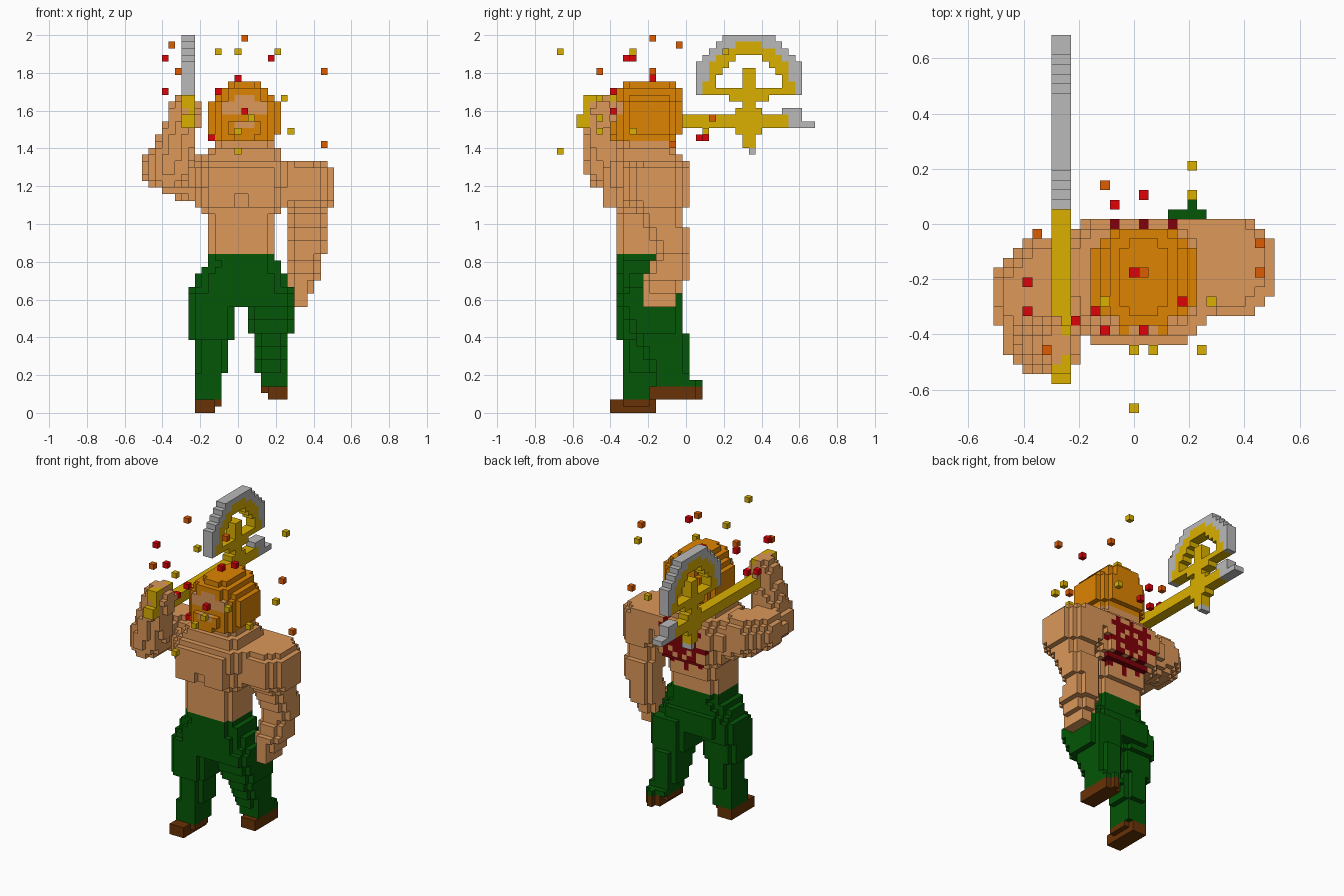
import bpy
import bmesh
from mathutils import Vector

cube = bpy.data.objects.get("Cube")
if cube:
    bpy.data.objects.remove(cube, do_unlink=True)

UNIT = 2 / 57  # edge of one block


def make_material(name, rgb):
    linear = [(c / 255 / 12.92) if c < 11 else ((c / 255 + 0.055) / 1.055) ** 2.4 for c in rgb]
    mat = bpy.data.materials.new(name)
    mat.use_nodes = True
    mat.diffuse_color = (*linear, 1)
    mat.node_tree.nodes["Principled BSDF"].inputs["Base Color"].default_value = (*linear, 1)
    return mat


materials = {name: make_material(name, rgb) for name, rgb in {
    "skin": (220, 152, 90),
    "green_cloth": (4, 86, 6),
    "brown_leather": (104, 50, 6),
    "orange_hair": (222, 132, 2),
    "gold": (218, 176, 0),
    "steel": (186, 186, 186),
    "bright_red": (222, 2, 8),
    "dark_red": (128, 2, 10),
    "ember_orange": (222, 92, 4),
}.items()}


def box(cells, color, xs, ys, zs):
    """Fill an inclusive range of blocks."""
    for x in range(xs[0], xs[1] + 1):
        for y in range(ys[0], ys[1] + 1):
            for z in range(zs[0], zs[1] + 1):
                cells[x, y, z] = color


def loft(cells, color, stations, power=3):
    """Stack rounded slices between stations (z, x0, x1, y0, y1)."""
    for a, b in zip(stations, stations[1:]):
        for z in range(a[0], b[0] + 1):
            t = (z - a[0]) / (b[0] - a[0])
            x0, x1, y0, y1 = (round(p + (q - p) * t) for p, q in zip(a[1:], b[1:]))
            cx, cy = (x0 + x1) / 2, (y0 + y1) / 2
            rx, ry = (x1 - x0 + 1) / 2, (y1 - y0 + 1) / 2
            for x in range(x0, x1 + 1):
                for y in range(y0, y1 + 1):
                    if abs((x - cx) / rx) ** power + abs((y - cy) / ry) ** power <= 1.02:
                        cells[x, y, z] = color


def tube(cells, color, path):
    """Fill round limbs along a path of (point, radius)."""
    for (a, ra), (b, rb) in zip(path, path[1:]):
        a, b = Vector(a), Vector(b)
        steps = int((b - a).length * 2) + 1
        for s in range(steps + 1):
            c, r = a.lerp(b, s / steps), ra + (rb - ra) * s / steps
            lo = [int(v - r) - 1 for v in c]
            hi = [int(v + r) + 2 for v in c]
            for x in range(lo[0], hi[0]):
                for y in range(lo[1], hi[1]):
                    for z in range(lo[2], hi[2]):
                        if (Vector((x, y, z)) - c).length <= r:
                            cells[x, y, z] = color


def build(name, cells):
    """Turn blocks into a mesh holding only the exposed faces."""
    bm, verts = bmesh.new(), {}
    used = list(dict.fromkeys(cells.values()))

    def corner(p):
        if p not in verts:
            x, y, z = p
            verts[p] = bm.verts.new(((x - 0.5) * UNIT, (y - 0.5) * UNIT, z * UNIT))
        return verts[p]

    for cell, color in cells.items():
        for axis in range(3):
            u, v = (axis + 1) % 3, (axis + 2) % 3
            for side in (0, 1):
                near = list(cell)
                near[axis] += 2 * side - 1
                if tuple(near) in cells:
                    continue
                ring = []
                for du, dv in ((0, 0), (1, 0), (1, 1), (0, 1)):
                    p = list(cell)
                    p[axis] += side
                    p[u] += du
                    p[v] += dv
                    ring.append(corner(tuple(p)))
                face = bm.faces.new(ring if side else ring[::-1])
                face.material_index = used.index(color)
    mesh = bpy.data.meshes.new(name)
    bm.to_mesh(mesh)
    bm.free()
    for color in used:
        mesh.materials.append(materials[color])
    obj = bpy.data.objects.new(name, mesh)
    bpy.context.collection.objects.link(obj)


# Boots
cells = {}
box(cells, "brown_leather", (-6, -4), (-11, -5), (0, 1))
box(cells, "brown_leather", (-3, -3), (-9, -6), (1, 1))
build("right_boot", cells)
cells = {}
box(cells, "brown_leather", (5, 7), (-5, 1), (2, 3))
box(cells, "brown_leather", (6, 6), (2, 2), (2, 3))
box(cells, "brown_leather", (4, 4), (-3, 0), (3, 3))
build("left_boot", cells)

# Trousers
cells = {}
loft(cells, "green_cloth", [(2, -6, -3, -9, -5), (10, -6, -2, -9, -4), (11, -7, -1, -10, -4), (17, -7, -1, -10, -3)])
build("right_leg", cells)
cells = {}
box(cells, "green_cloth", (5, 7), (-3, 1), (4, 4))
box(cells, "green_cloth", (6, 6), (2, 2), (4, 4))
loft(cells, "green_cloth", [(4, 4, 7, -4, 1), (6, 3, 7, -5, 0), (11, 3, 7, -7, 0), (12, 2, 8, -8, -1), (17, 2, 8, -10, -1)])
build("left_leg", cells)
cells = {}
loft(cells, "green_cloth", [(16, -6, 7, -10, -2), (18, -7, 8, -10, -2), (21, -5, 6, -10, -3), (23, -4, 5, -10, -3)])
build("hips", cells)

# Torso with chest plates, and a round wound on the back
cells = {}
loft(cells, "skin", [(24, -4, 5, -10, -3), (29, -4, 5, -10, -2), (31, -6, 7, -11, 0), (36, -7, 8, -11, 0),
                     (37, -6, 8, -11, 0), (38, -5, 6, -10, -1), (40, -3, 5, -9, -2)], 4)
box(cells, "skin", (-4, 5), (-12, -12), (33, 36))
for x0 in (-4, 2):
    box(cells, "skin", (x0, x0 + 3), (-12, -12), (31, 32))
for x, y, z in list(cells):
    dx, dz = abs(x - 1), abs(z - 33)
    if y > -3 and dx * dx + dz * dz < 26 and (dx % 3 == 0 or dz % 3 == 0 or dx == dz):
        cells[x, y, z] = "dark_red"
build("torso", cells)

# Arms
cells = {}
loft(cells, "skin", [(16, 9, 10, -6, -2), (19, 8, 11, -6, -1), (21, 8, 12, -5, 0), (25, 8, 13, -4, 0),
                     (30, 8, 13, -7, -1), (32, 6, 14, -9, 0), (36, 5, 14, -9, 0), (37, 5, 13, -8, 0)], 2.5)
build("left_arm", cells)
cells = {}
tube(cells, "skin", [((-5, -4.5, 34.5), 3.9), ((-9, -5, 36), 3.8), ((-11.2, -6.5, 36.5), 3.4),
                     ((-10.4, -11.8, 36.5), 3.4), ((-8.8, -12.6, 42), 2.6), ((-8, -12.5, 45), 2.5)])
build("right_arm", cells)

# Head: hair all round, skin on the face, beard below
cells = {}
loft(cells, "orange_hair", [(40, -2, 4, -9, -3), (41, -3, 5, -10, -2), (42, -4, 6, -10, -1), (46, -4, 6, -10, -1),
                            (47, -3, 5, -10, -1), (48, -2, 4, -10, -1), (49, -1, 3, -9, -2)])
for x, y, z in list(cells):
    if y < -7 and abs(x - 1) < 4 and z < 48 - abs(x - 1) // 2:
        cells[x, y, z] = "skin"
box(cells, "orange_hair", (-1, 3), (-11, -11), (42, 43))
box(cells, "orange_hair", (0, 2), (-11, -11), (41, 41))
box(cells, "orange_hair", (-2, 4), (-10, -10), (41, 44))
box(cells, "skin", (0, 2), (-11, -11), (43, 43))
build("head", cells)

# Axe: handle with a stepped butt, arched blade, rear spike
cells = {}
thick = (-8, -7)
box(cells, "gold", thick, (-16, 15), (43, 44))
box(cells, "gold", thick, (-15, -13), (45, 46))
box(cells, "gold", thick, (-15, -11), (47, 47))
for y in range(2, 18):
    for z in range(48, 57):
        r = (((y - 9.5) / 8.2) ** 2 + ((z - 48) / 9) ** 2) ** 0.5
        if 0.61 < r <= 1.02:
            box(cells, "steel" if r > 0.81 else "gold", thick, (y, y), (z, z))
box(cells, "gold", thick, (4, 15), (48, 48))
box(cells, "gold", thick, (7, 12), (47, 47))
box(cells, "gold", thick, (9, 10), (40, 51))
box(cells, "gold", thick, (8, 11), (42, 45))
box(cells, "steel", thick, (10, 10), (39, 39))
box(cells, "steel", thick, (16, 17), (43, 45))
box(cells, "steel", thick, (15, 15), (45, 45))
box(cells, "steel", thick, (18, 19), (43, 43))
build("axe", cells)

# Floating sparks
sparks = {
    "gold": [(6, 6, 54), (6, 3, 42), (8, -8, 42), (-3, -8, 54), (0, -13, 42), (2, -13, 44),
             (7, -13, 47), (0, -19, 54), (0, -19, 39)],
    "bright_red": [(1, 3, 41), (-2, 2, 41), (0, -5, 50), (-11, -9, 53), (-11, -6, 48), (1, -11, 45),
                   (5, -8, 53), (-3, -11, 48), (-4, -9, 41), (-6, -10, 45)],
    "ember_orange": [(-3, 4, 44), (13, -2, 40), (13, -5, 51), (1, -5, 56), (-10, -1, 55), (-9, -13, 51)],
}
for color, spots in sparks.items():
    build(color + "_sparks", {spot: color for spot in spots})
